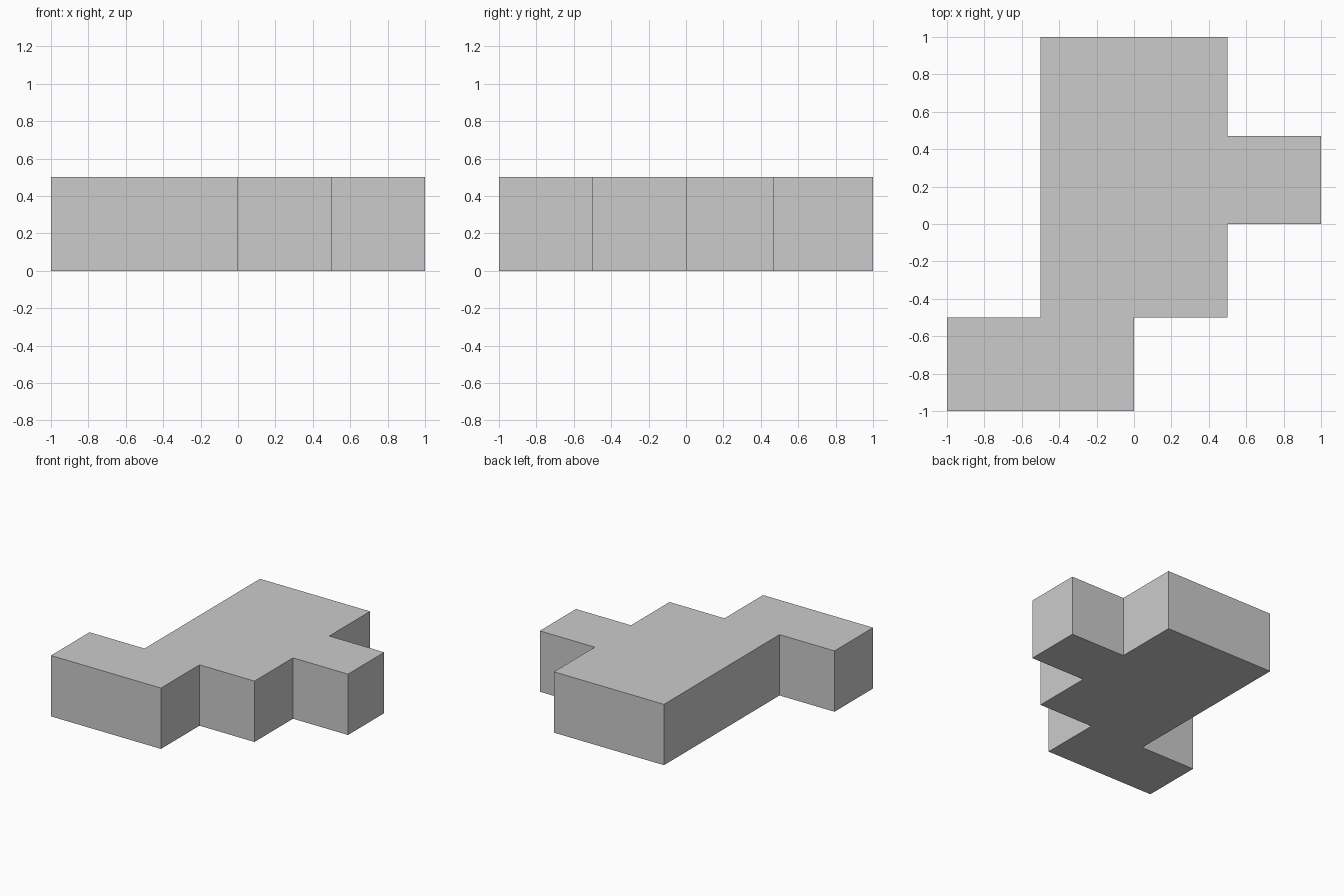
import bpy
import bmesh
from mathutils import Vector

if "Cube" in bpy.data.objects:
    bpy.data.objects.remove(bpy.data.objects["Cube"])

HEIGHT = 0.5

# Stepped plan outline, counter-clockwise from the front left corner
outline = [
    (-1, -1), (0, -1), (0, -0.5), (0.5, -0.5), (0.5, 0), (1, 0),
    (1, 0.47), (0.5, 0.47), (0.5, 1), (-0.5, 1), (-0.5, -0.5), (-1, -0.5),
]


def extruded_profile(name, points, height):
    bm = bmesh.new()
    base = bm.faces.new([bm.verts.new((x, y, 0)) for x, y in points])
    # Extrude a copy of the base upward, keeping the underside closed
    result = bmesh.ops.extrude_face_region(bm, geom=[base], use_keep_orig=True)
    top = [v for v in result["geom"] if isinstance(v, bmesh.types.BMVert)]
    bmesh.ops.translate(bm, verts=top, vec=Vector((0, 0, height)))
    bmesh.ops.recalc_face_normals(bm, faces=bm.faces)
    mesh = bpy.data.meshes.new(name)
    bm.to_mesh(mesh)
    bm.free()
    obj = bpy.data.objects.new(name, mesh)
    bpy.context.collection.objects.link(obj)
    return obj


# Single solid block with stepped sides
extruded_profile("stepped_block", outline, HEIGHT)
